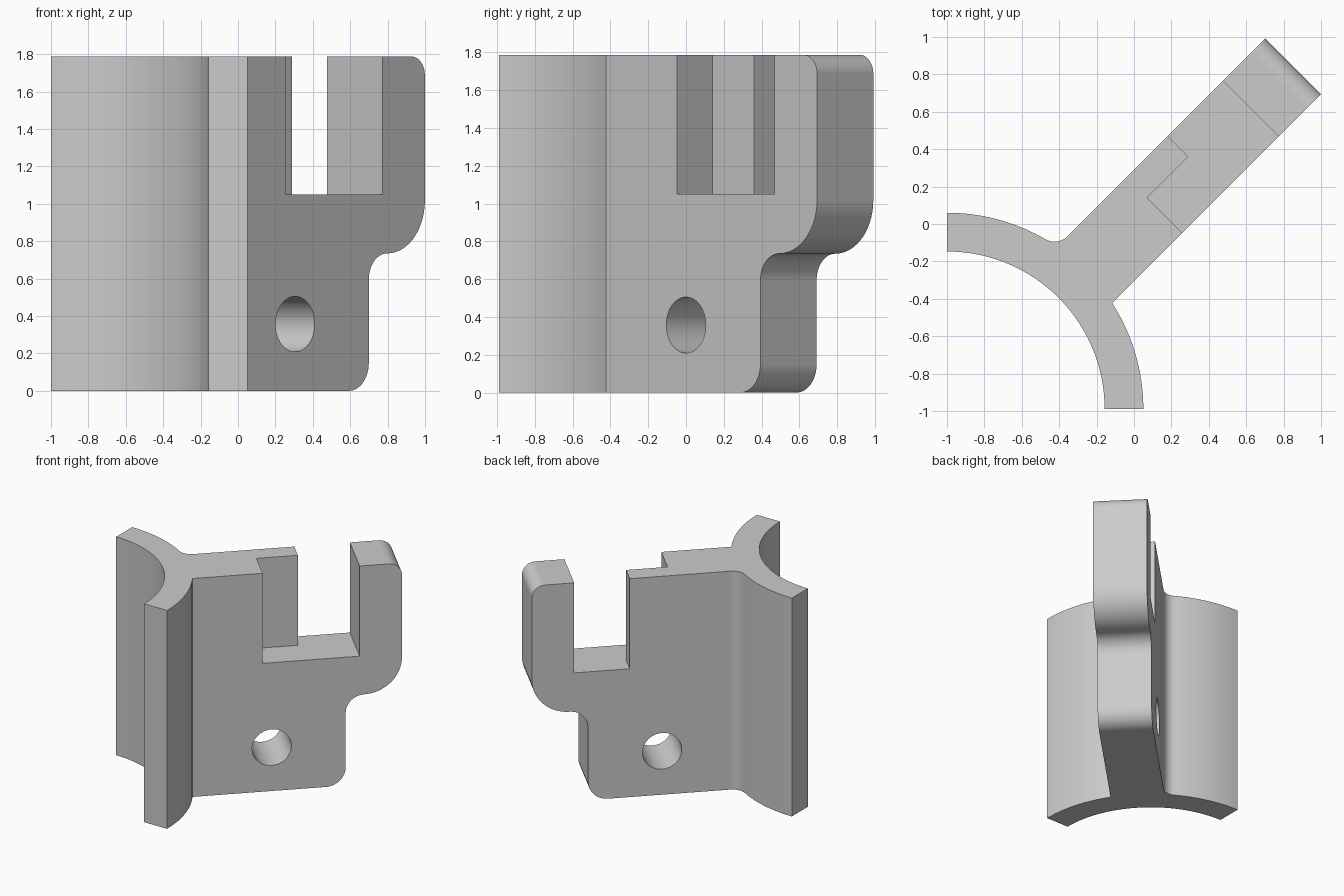
import bpy, bmesh
from math import sin, cos, radians, degrees, sqrt, atan2
from mathutils import Matrix, Vector

if "Cube" in bpy.data.objects:
    bpy.data.objects.remove(bpy.data.objects["Cube"])

HEIGHT = 1.787
CENTRE, R_IN, R_OUT = Vector((-1, -0.99)), 0.843, 1.05   # curved flange
T_LOW, T_HIGH = -0.216, 0.205                            # plate faces
END = 1.197                                              # plate tip, along the diagonal
TURN = Matrix.Rotation(radians(45), 4, 'Z')              # plate frame
SIDE = TURN @ Matrix.Rotation(radians(90), 4, 'X')       # plate seen side on


def arc(centre, radius, start, stop, steps=14):
    angles = [radians(start + (stop - start) * i / steps) for i in range(steps + 1)]
    return [(centre[0] + radius * cos(a), centre[1] + radius * sin(a)) for a in angles]


def prism(name, outline, low, high, frame=Matrix()):
    bm = bmesh.new()
    base = bm.faces.new([bm.verts.new((x, y, low)) for x, y in outline])
    grown = bmesh.ops.extrude_face_region(bm, geom=[base])["geom"]
    bmesh.ops.translate(bm, vec=(0, 0, high - low),
                        verts=[v for v in grown if isinstance(v, bmesh.types.BMVert)])
    bm.transform(frame)
    bmesh.ops.recalc_face_normals(bm, faces=bm.faces)
    mesh = bpy.data.meshes.new(name)
    bm.to_mesh(mesh)
    bm.free()
    obj = bpy.data.objects.new(name, mesh)
    bpy.context.collection.objects.link(obj)
    return obj


def plate_point(s, t):
    return (TURN @ Vector((s, t, 0))).xy


def direction(v):
    return degrees(atan2(v.y, v.x))


# Footprint: quarter ring, one filleted root, one sharp root
c = TURN.inverted() @ CENTRE.to_3d()
fillet = 0.1
t_fillet = T_HIGH + fillet
s_fillet = c.x + sqrt((R_OUT + fillet) ** 2 - (t_fillet - c.y) ** 2)
fillet_centre = plate_point(s_fillet, t_fillet)
root_angle = direction(fillet_centre - CENTRE)
sharp_root = plate_point(c.x + sqrt(R_OUT ** 2 - (T_LOW - c.y) ** 2), T_LOW)

outline = arc(CENTRE, R_IN, 0, 90, 40)
outline += arc(CENTRE, R_OUT, 90, root_angle, 18)
outline += arc(fillet_centre, fillet, root_angle - 180, -45)[1:]
outline += [plate_point(END + 0.1, T_HIGH), plate_point(END + 0.1, T_LOW)]
outline += arc(CENTRE, R_OUT, direction(sharp_root - CENTRE), 0, 18)
bracket = prism("bracket", outline, 0, HEIGHT)

# Stepped, rounded tip of the plate
neck, small, large = END - 0.424, 0.14, 0.284
join = 0.735
tip = [(neck - 0.15, -0.1)]
tip += arc((neck - 0.15, 0.15), 0.15, -90, 0)
tip += arc((neck + small, join - small), small, 180, 90)
tip += arc((neck + small, join + large), large, -90, 0, 20)[1:]
tip += arc((END - 0.1, HEIGHT - 0.1), 0.1, 0, 90)
tip += [(END - 0.1, HEIGHT + 0.1), (END + 0.3, HEIGHT + 0.1), (END + 0.3, -0.1)]

# Stepped slot open at the top
slot = [(0.148, T_LOW - 0.1), (0.878, T_LOW - 0.1), (0.878, T_HIGH + 0.1),
        (0.46, T_HIGH + 0.1), (0.46, 0.05), (0.148, 0.05)]

cutters = [
    prism("tip_cutter", tip, -0.5, 0.5, SIDE),
    prism("slot_cutter", slot, 1.05, HEIGHT + 0.2, TURN),
    prism("hole_cutter", arc((0.216, 0.357), 0.148, 0, 352.5, 47), -0.5, 0.5, SIDE),
]
for cutter in cutters:
    cutter.hide_render = True
    mod = bracket.modifiers.new(cutter.name, 'BOOLEAN')
    mod.operation, mod.solver, mod.object = 'DIFFERENCE', 'EXACT', cutter

# Bake the cuts, then remove the helpers
bpy.context.view_layer.update()
graph = bpy.context.evaluated_depsgraph_get()
cut_mesh = bpy.data.meshes.new_from_object(bracket.evaluated_get(graph))
bracket.modifiers.clear()
bracket.data = cut_mesh
for cutter in cutters:
    bpy.data.objects.remove(cutter)

# Single grey material
grey = bpy.data.materials.new("light_grey")
grey.use_nodes = True
colour = (0.6, 0.6, 0.6, 1)
grey.diffuse_color = colour
grey.node_tree.nodes["Principled BSDF"].inputs["Base Color"].default_value = colour
bracket.data.materials.clear()
bracket.data.materials.append(grey)

# Smooth curves, crisp edges
bpy.ops.object.select_all(action='DESELECT')
bracket.select_set(True)
bpy.context.view_layer.objects.active = bracket
bpy.ops.object.shade_smooth_by_angle(angle=radians(30))
weighted = bracket.modifiers.new("flat_faces", 'WEIGHTED_NORMAL')
weighted.keep_sharp = True
